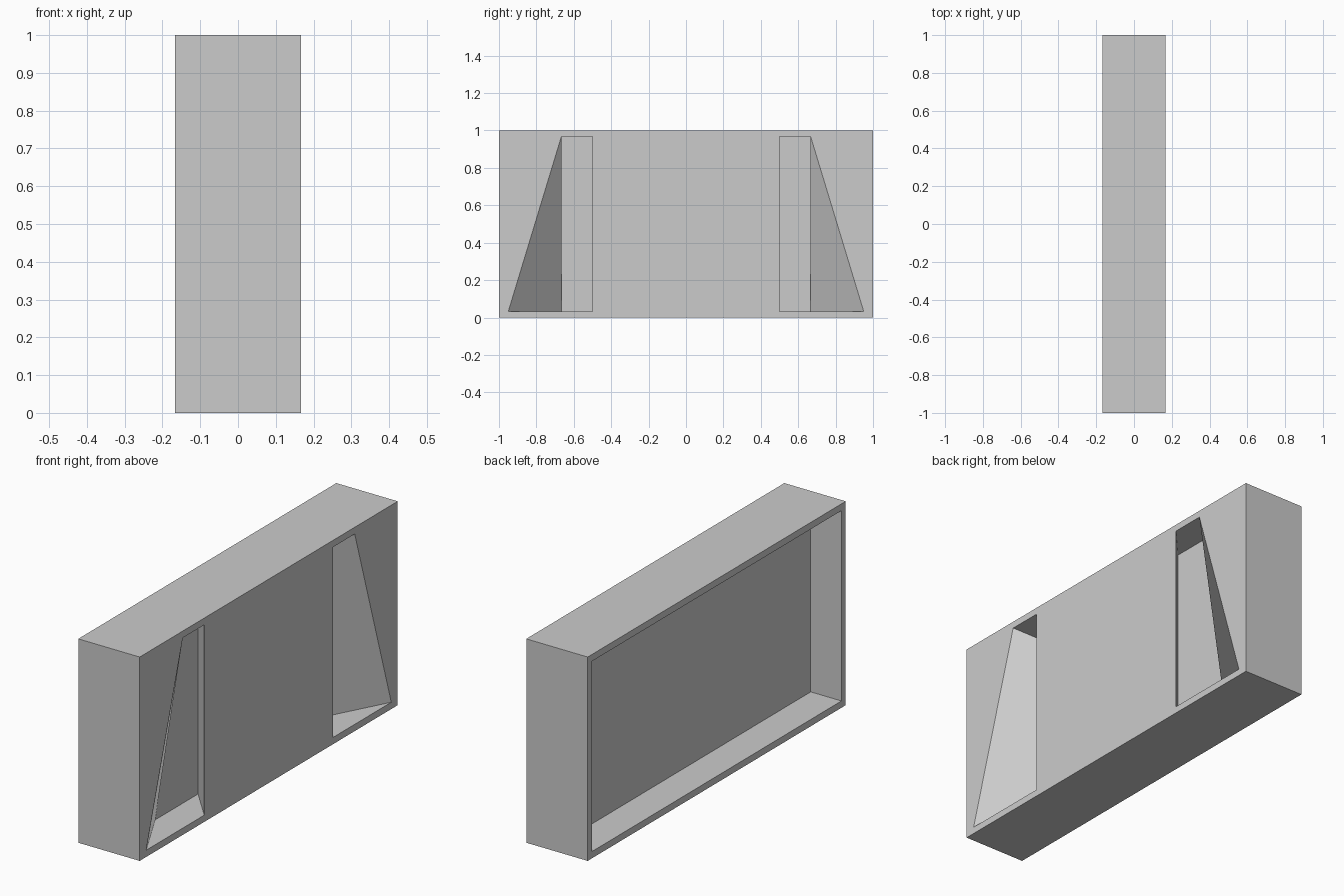
import bpy, bmesh

if "Cube" in bpy.data.objects:
    bpy.data.objects.remove(bpy.data.objects["Cube"])

T = 1 / 6        # half thickness of the slab
LIP = 1 / 30     # rim width around the recesses


def ring(bm, x, bottom, top, inner):
    """Four corners at depth x: outer bottom, outer top, inner top, inner bottom."""
    z0, z1 = (0, 1) if x in (T, -T) and bottom == -1 else (LIP, 1 - LIP)
    return [bm.verts.new((x, y, z))
            for y, z in ((bottom, z0), (top, z1), (inner, z1), (inner, z0))]


def bridge(bm, a, b, sides):
    for i in sides:
        j = (i + 1) % 4
        bm.faces.new((a[i], a[j], b[j], b[i]))


bm = bmesh.new()

# Half of the slab as nested rings, from the side pocket round to the rear tray
pocket_floor = ring(bm, T - 0.15, -2 / 3, -2 / 3, -1 / 3)
pocket_mouth = ring(bm, T, -0.95, -2 / 3, -0.5)
right_edge = ring(bm, T, -1, -1, 0)
left_edge = ring(bm, -T, -1, -1, 0)
tray_mouth = ring(bm, -T, -1 + LIP, -1 + LIP, 0)
tray_floor = ring(bm, 0, -1 + LIP, -1 + LIP, 0)

bm.faces.new(pocket_floor[::-1])
bridge(bm, pocket_floor, pocket_mouth, (0, 1, 2, 3))
bridge(bm, pocket_mouth, right_edge, (0, 1, 2, 3))

# The centre plane side (index 2) stays open for mirroring
bridge(bm, right_edge, left_edge, (0, 1, 3))
bridge(bm, left_edge, tray_mouth, (0, 1, 3))
bridge(bm, tray_mouth, tray_floor, (0, 1, 3))
bm.faces.new(tray_floor)

# Face winding outward: the first pocket face decides the whole connected shell
bm.normal_update()
right_faces = [f for f in bm.faces if all(abs(v.co.x - T) < 1e-6 for v in f.verts)]
bmesh.ops.recalc_face_normals(bm, faces=bm.faces[:])
bm.normal_update()
if right_faces[0].normal.x < 0:
    bmesh.ops.reverse_faces(bm, faces=bm.faces[:])

mesh = bpy.data.meshes.new("recessed_slab")
bm.to_mesh(mesh)
bm.free()
slab = bpy.data.objects.new("recessed_slab", mesh)
bpy.context.collection.objects.link(slab)

# Mirror to the other end
mirror = slab.modifiers.new("mirror_ends", 'MIRROR')
mirror.use_axis = (False, True, False)
mirror.use_clip = True
